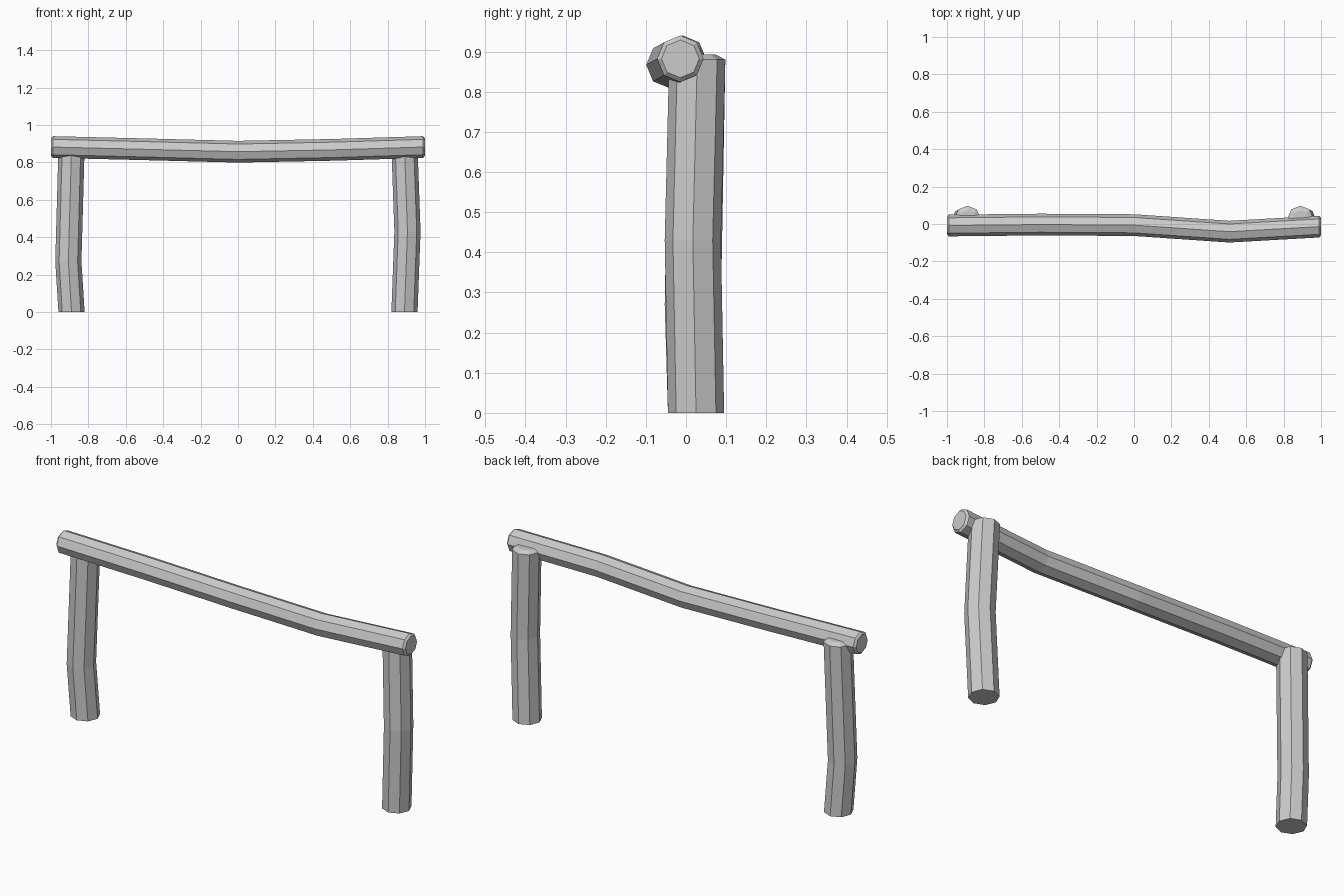
import bpy, bmesh, math
from mathutils import Vector

if "Cube" in bpy.data.objects:
    bpy.data.objects.remove(bpy.data.objects["Cube"])

SIDES = 8

def log(name, rings, u, v):
    """Skin an eight-sided log through (centre, radius) rings lying in plane u, v."""
    u, v = Vector(u), Vector(v)
    bm = bmesh.new()
    loops = []
    for centre, r in rings:
        loops.append([bm.verts.new(Vector(centre)
                      + u * r * math.cos(2 * math.pi * i / SIDES)
                      + v * r * math.sin(2 * math.pi * i / SIDES))
                      for i in range(SIDES)])
    for a, b in zip(loops, loops[1:]):
        for i in range(SIDES):
            j = (i + 1) % SIDES
            bm.faces.new((a[i], a[j], b[j], b[i]))
    bm.faces.new(loops[0][::-1])
    bm.faces.new(loops[-1])
    bmesh.ops.recalc_face_normals(bm, faces=bm.faces[:])
    mesh = bpy.data.meshes.new(name)
    bm.to_mesh(mesh)
    bm.free()
    obj = bpy.data.objects.new(name, mesh)
    bpy.context.collection.objects.link(obj)
    return obj

# Posts: flat foot, one slight bend, worn bevelled top
def post(name, x, bend_x, bend_z):
    log(name, [((x, 0.025, 0), 0.07),
               ((bend_x, 0.017, bend_z), 0.07),
               ((x, 0.028, 0.88), 0.07),
               ((x, 0.028, 0.893), 0.045)],
        (1, 0, 0), (0, 1, 0))

post("left_post", -0.89, -0.907, 0.27)
post("right_post", 0.89, 0.906, 0.43)

# Rail: sagging, wavy log fixed to the front of the posts, worn ends
log("top_rail", [((-1.0, -0.008, 0.882), 0.047),
                 ((-0.99, -0.008, 0.882), 0.058),
                 ((-0.5, -0.003, 0.870), 0.058),
                 ((0.0, -0.006, 0.857), 0.058),
                 ((0.51, -0.041, 0.867), 0.058),
                 ((0.99, -0.014, 0.882), 0.058),
                 ((1.0, -0.014, 0.882), 0.047)],
    (0, 1, 0), (0, 0, 1))
